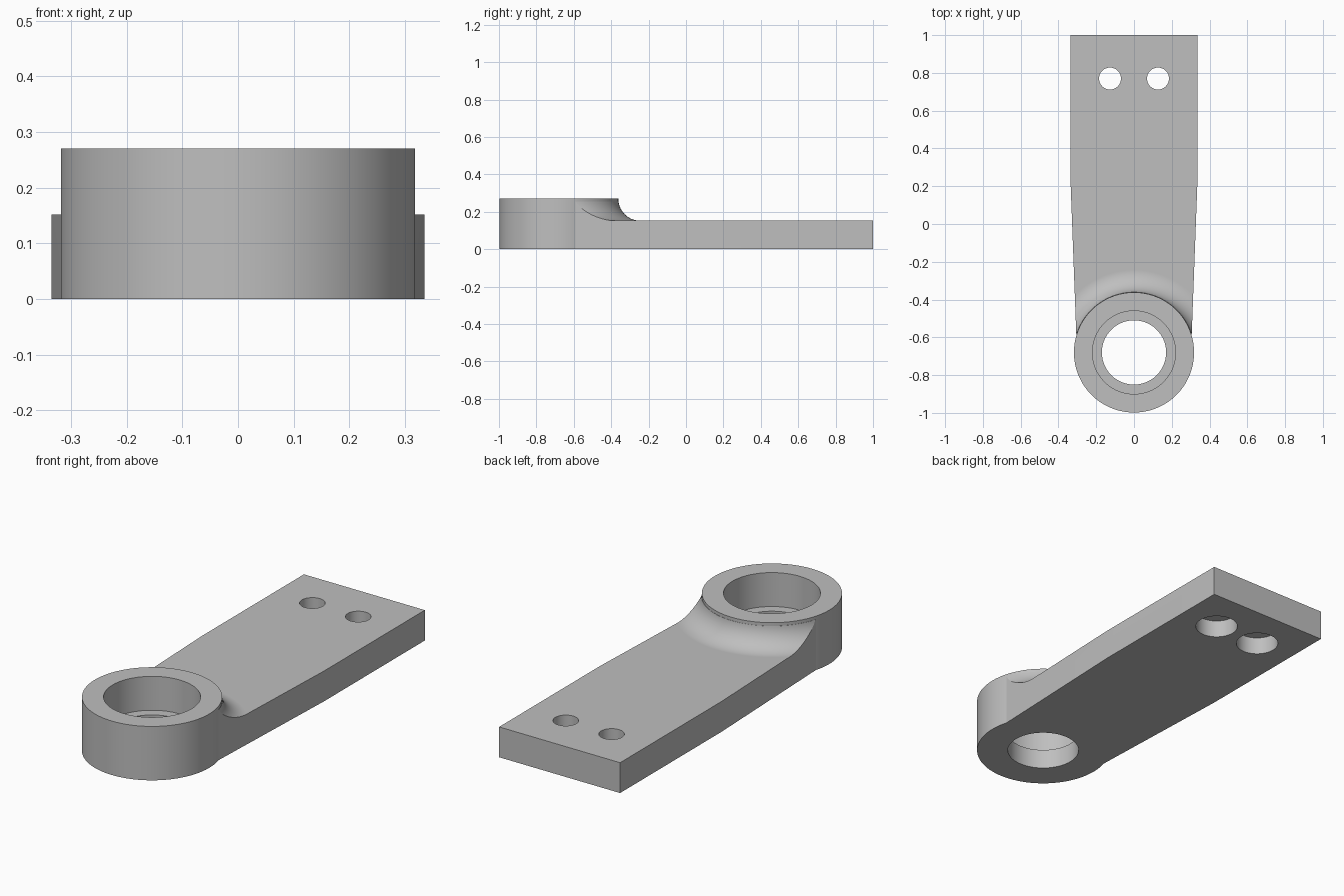
import bpy, bmesh, math
from mathutils import Matrix, Vector

if "Cube" in bpy.data.objects:
    bpy.data.objects.remove(bpy.data.objects["Cube"])

SEGMENTS = 128
HUB_Y, HUB_R, HUB_H = -0.68, 0.318, 0.27
PLATE_H = 0.152
FILLET = HUB_H - PLATE_H

steel = bpy.data.materials.new("light grey metal")
steel.use_nodes = True
grey = (0.52, 0.52, 0.52, 1)
steel.diffuse_color = grey
steel.node_tree.nodes["Principled BSDF"].inputs["Base Color"].default_value = grey


def finish(name, bm):
    bmesh.ops.recalc_face_normals(bm, faces=bm.faces)
    mesh = bpy.data.meshes.new(name)
    bm.to_mesh(mesh)
    bm.free()
    mesh.materials.append(steel)
    obj = bpy.data.objects.new(name, mesh)
    bpy.context.collection.objects.link(obj)
    return obj


def prism(name, outline, height):
    bm = bmesh.new()
    face = bm.faces.new([bm.verts.new((x, y, 0)) for x, y in outline])
    top = bmesh.ops.extrude_face_region(bm, geom=[face])["geom"]
    verts = [v for v in top if isinstance(v, bmesh.types.BMVert)]
    bmesh.ops.translate(bm, verts=verts, vec=(0, 0, height))
    return finish(name, bm)


def cylinder(name, x, y, radius, z0, z1):
    bm = bmesh.new()
    bmesh.ops.create_cone(bm, cap_ends=True, segments=SEGMENTS,
                          radius1=radius, radius2=radius, depth=z1 - z0,
                          matrix=Matrix.Translation((x, y, (z0 + z1) / 2)))
    return finish(name, bm)


def revolve(name, profile, y):
    """Closed radius/height profile turned about a vertical axis."""
    bm = bmesh.new()
    verts = [bm.verts.new((r, y, z)) for r, z in profile]
    edges = [bm.edges.new((verts[i - 1], verts[i])) for i in range(len(verts))]
    bmesh.ops.spin(bm, geom=verts + edges, cent=(0, y, 0), axis=(0, 0, 1),
                   angle=2 * math.pi, steps=SEGMENTS, use_merge=True)
    bmesh.ops.remove_doubles(bm, verts=bm.verts, dist=1e-5)
    return finish(name, bm)


def combine(target, tool, operation):
    mod = target.modifiers.new(tool.name, 'BOOLEAN')
    mod.operation, mod.solver, mod.object = operation, 'EXACT', tool
    tool.hide_render = True
    bpy.context.view_layer.objects.active = target
    bpy.ops.object.modifier_apply(modifier=mod.name)
    bpy.data.objects.remove(tool)


# Tapered arm, first at full hub height
half = [(0.335, 1.0), (0.335, 0.2), (0.302, HUB_Y)]
arm = prism("lever_arm", half + [(-x, y) for x, y in reversed(half)], HUB_H)

# Clear the space above the plate, leaving a concave fillet round the hub
arc = []
for i in range(21):
    a = math.radians(8 + 82 * i / 20)
    arc.append((HUB_R + FILLET * (1 - math.cos(a)), HUB_H - FILLET * math.sin(a)))
clearance = revolve("clearance_cutter",
                    [(0.30, 0.4), (0.30, arc[0][1])] + arc + [(3, PLATE_H), (3, 0.4)], HUB_Y)
combine(arm, clearance, 'DIFFERENCE')

# Hub
combine(arm, cylinder("hub", 0, HUB_Y, HUB_R, 0, HUB_H), 'UNION')

# Stepped hub bore
combine(arm, cylinder("through_bore", 0, HUB_Y, 0.17, -0.1, 0.4), 'DIFFERENCE')
combine(arm, cylinder("bearing_seat", 0, HUB_Y, 0.22, 0.1, 0.4), 'DIFFERENCE')

# Two bolt holes, counterbored from below
for x in (-0.127, 0.127):
    combine(arm, cylinder("bolt_hole", x, 0.77, 0.058, -0.1, 0.4), 'DIFFERENCE')
    combine(arm, cylinder("counterbore", x, 0.77, 0.1, -0.1, 0.088), 'DIFFERENCE')

# Smooth round surfaces, flat faces kept flat
bpy.ops.object.select_all(action='DESELECT')
arm.select_set(True)
bpy.context.view_layer.objects.active = arm
bpy.ops.object.shade_smooth_by_angle(angle=math.radians(12))
weighted = arm.modifiers.new("flat_face_normals", 'WEIGHTED_NORMAL')
weighted.keep_sharp = True
